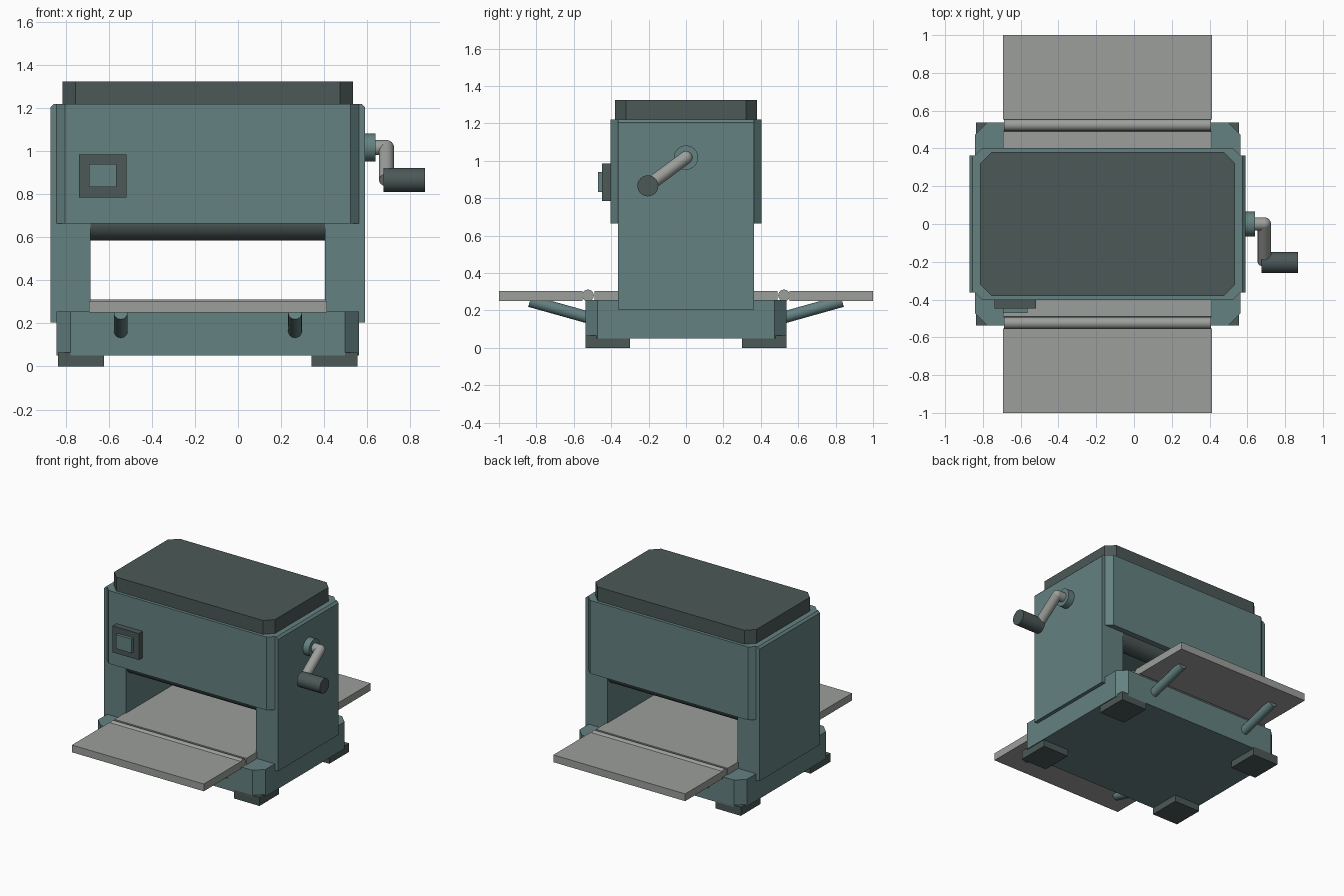
import bpy, bmesh, math
from mathutils import Vector

if "Cube" in bpy.data.objects:
    bpy.data.objects.remove(bpy.data.objects["Cube"])


def material(name, rgb):
    m = bpy.data.materials.new(name)
    m.diffuse_color = (*rgb, 1)
    m.use_nodes = True
    m.node_tree.nodes["Principled BSDF"].inputs["Base Color"].default_value = m.diffuse_color
    return m


TEAL = material("teal_paint", (0.13, 0.22, 0.22))
DARK = material("dark_plastic", (0.07, 0.098, 0.095))
STEEL = material("steel", (0.33, 0.345, 0.33))
CX = -0.14  # middle of the machine body


def finish(bm, name, mat):
    bmesh.ops.recalc_face_normals(bm, faces=bm.faces)
    me = bpy.data.meshes.new(name)
    bm.to_mesh(me)
    bm.free()
    me.materials.append(mat)
    ob = bpy.data.objects.new(name, me)
    bpy.context.collection.objects.link(ob)
    return ob


def prism(name, pts, z0, z1, mat):
    bm = bmesh.new()
    f = bm.faces.new([bm.verts.new((x, y, z0)) for x, y in pts])
    ext = bmesh.ops.extrude_face_region(bm, geom=[f])["geom"]
    vs = [v for v in ext if isinstance(v, bmesh.types.BMVert)]
    bmesh.ops.translate(bm, verts=vs, vec=(0, 0, z1 - z0))
    return finish(bm, name, mat)


def box(name, x, y, z, mat):
    pts = [(x[0], y[0]), (x[1], y[0]), (x[1], y[1]), (x[0], y[1])]
    return prism(name, pts, z[0], z[1], mat)


def chamfer_box(name, hx, hy, c, z, mat):
    pts = []
    for sx, sy in ((1, 1), (-1, 1), (-1, -1), (1, -1)):
        a = (CX + sx * hx, sy * (hy - c))
        b = (CX + sx * (hx - c), sy * hy)
        pts += [a, b] if sx == sy else [b, a]
    return prism(name, pts, z[0], z[1], mat)


def rod(name, p, q, r, mat, seg=32):
    p, q = Vector(p), Vector(q)
    bm = bmesh.new()
    bmesh.ops.create_cone(bm, cap_ends=True, segments=seg, radius1=r,
                          radius2=r, depth=(q - p).length)
    ob = finish(bm, name, mat)
    ob.location = (p + q) / 2
    ob.rotation_euler = (q - p).to_track_quat('Z', 'Y').to_euler()
    for f in ob.data.polygons:
        f.use_smooth = len(f.vertices) == 4
    return ob


# body blocks
chamfer_box("base", 0.703, 0.537, 0.065, (0.05, 0.255), TEAL)
chamfer_box("cutter_housing", 0.703, 0.403, 0.04, (0.665, 1.22), TEAL)
chamfer_box("top_cover", 0.675, 0.38, 0.06, (1.22, 1.325), DARK)

for s, side in ((-1, "left"), (1, "right")):
    # side columns with a small bevel along the top outer edge
    xs = sorted((CX + s * 0.545, CX + s * 0.73))
    col = box(side + "_column", xs, (-0.363, 0.363), (0.205, 1.22), TEAL)
    bm = bmesh.new()
    bm.from_mesh(col.data)
    edge = [e for e in bm.edges if all(
        v.co.z > 1.2 and abs(v.co.x - CX) > 0.7 for v in e.verts)]
    bmesh.ops.bevel(bm, geom=edge, offset=0.015, segments=1, affect='EDGES')
    bm.to_mesh(col.data)
    bm.free()
    # feet
    for t, end in ((-1, "front"), (1, "back")):
        box(f"{end}_{side}_foot", sorted((CX + s * 0.482, CX + s * 0.696)),
            sorted((t * 0.3, t * 0.537)), (0, 0.065), DARK)

# work table
TX = (-0.693, 0.413)
box("table", TX, (-0.49, 0.49), (0.25, 0.305), STEEL)
for t, end in ((-1, "front"), (1, "back")):
    box(end + "_table_wing", TX, sorted((t * 0.553, t)), (0.25, 0.305), STEEL)
    rod(end + "_hinge", (-0.688, t * 0.524, 0.28), (0.408, t * 0.524, 0.28), 0.031, STEEL)
    rod(end + "_feed_roller", (-0.69, t * 0.28, 0.665), (0.41, t * 0.28, 0.665), 0.08, DARK)
    for x, side in ((-0.545, "left"), (0.265, "right")):
        rod(f"{end}_{side}_strut", (x, t * 0.45, 0.142), (x, t * 0.835, 0.25), 0.032, TEAL)

# power switch
box("switch_plate", (-0.738, -0.518), (-0.448, -0.4), (0.785, 0.986), DARK)
box("switch_button", (-0.693, -0.565), (-0.47, -0.44), (0.833, 0.94), TEAL)

# height crank
elbow, knob = (0.69, 0, 1.017), (0.69, -0.204, 0.866)
rod("crank_hub", (0.58, 0, 1.017), (0.64, 0, 1.017), 0.065, TEAL)
rod("crank_shaft", (0.63, 0, 1.017), elbow, 0.035, STEEL)
rod("crank_arm", elbow, knob, 0.035, STEEL)
rod("crank_handle", (0.675, -0.204, 0.866), (0.868, -0.204, 0.866), 0.056, DARK)
bm = bmesh.new()
bmesh.ops.create_uvsphere(bm, u_segments=24, v_segments=12, radius=0.035)
ball = finish(bm, "crank_elbow", STEEL)
ball.location = elbow
ball.data.shade_smooth()
